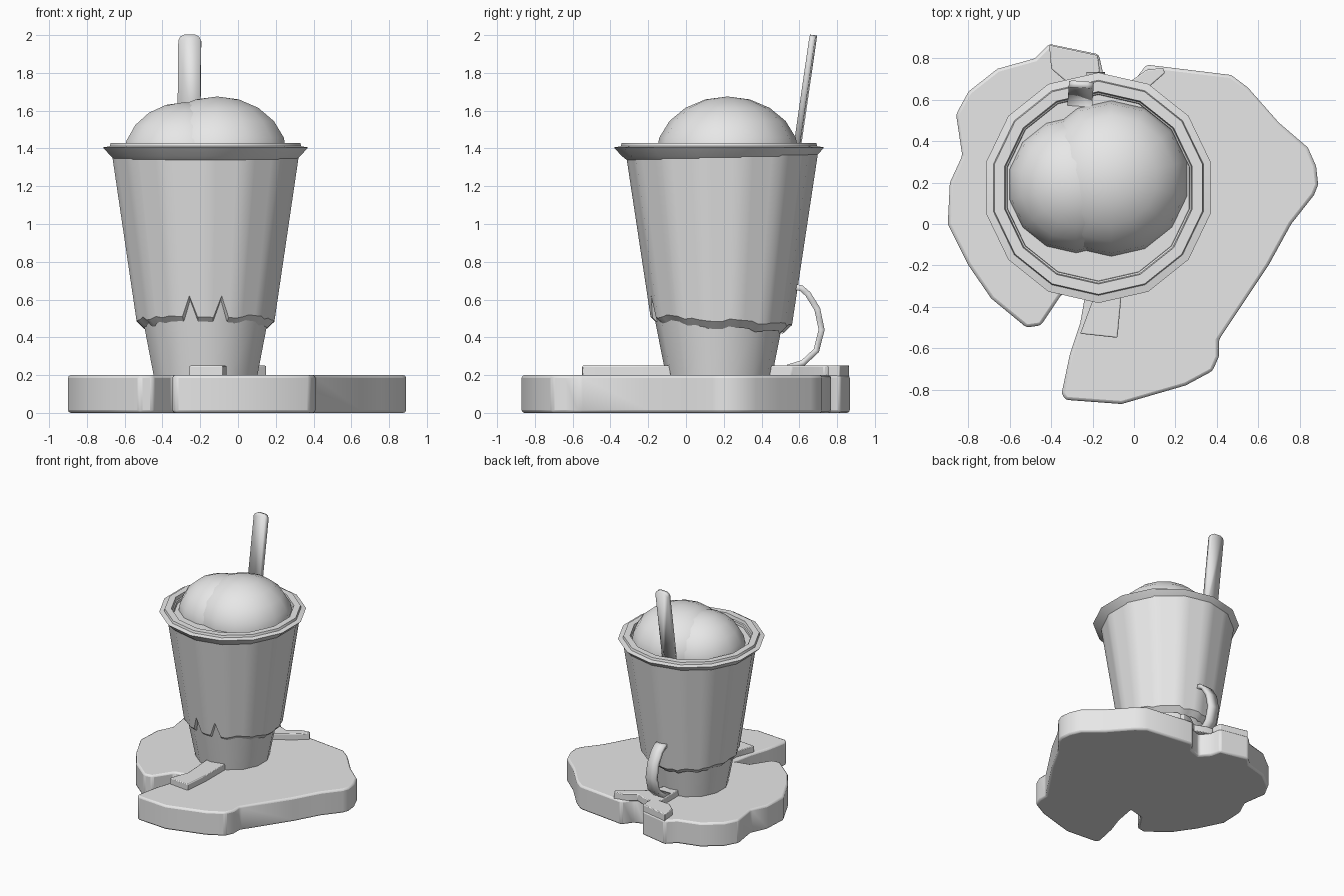
import bpy, bmesh, math, random
from mathutils import Vector

random.seed(4)
if "Cube" in bpy.data.objects:
    bpy.data.objects.remove(bpy.data.objects["Cube"])

grey = bpy.data.materials.new("light grey")
grey.use_nodes = True
COLOR = (0.8, 0.8, 0.8, 1)
grey.diffuse_color = COLOR
grey.node_tree.nodes["Principled BSDF"].inputs["Base Color"].default_value = COLOR

SIDES = 14
CENTER = Vector((-0.172, 0.175, 0))


def finish(name, bm, angle=35, bevel=0, solid=0):
    bmesh.ops.recalc_face_normals(bm, faces=bm.faces)
    mesh = bpy.data.meshes.new(name)
    bm.to_mesh(mesh)
    bm.free()
    mesh.materials.append(grey)
    ob = bpy.data.objects.new(name, mesh)
    bpy.context.collection.objects.link(ob)
    if solid:
        mod = ob.modifiers.new("thickness", "SOLIDIFY")
        mod.thickness = solid
        mod.offset = 0
    if bevel:
        mod = ob.modifiers.new("soft edges", "BEVEL")
        mod.width = bevel
        mod.segments = 2
    bpy.ops.object.select_all(action="DESELECT")
    ob.select_set(True)
    bpy.context.view_layer.objects.active = ob
    bpy.ops.object.shade_smooth_by_angle(angle=math.radians(angle))
    return ob


def skin(bm, rings):
    for a, b in zip(rings, rings[1:]):
        n = len(a)
        for i in range(n):
            j = (i + 1) % n
            bm.faces.new((a[i], a[j], b[j], b[i]))


def lathe(name, profile):
    bm = bmesh.new()
    rings = []
    for r, z in profile:
        ring = []
        for i in range(SIDES):
            t = math.tau * i / SIDES
            ring.append(bm.verts.new(CENTER + Vector((r * math.sin(t), -r * math.cos(t), z))))
        rings.append(ring)
    skin(bm, rings)
    bm.faces.new(rings[0])
    bm.faces.new(rings[-1])
    return finish(name, bm)


def slab(name, outline, z0, z1, bevel):
    bm = bmesh.new()
    face = bm.faces.new([bm.verts.new((x, y, z0)) for x, y in outline])
    top = bmesh.ops.extrude_face_region(bm, geom=[face])["geom"]
    for v in top:
        if isinstance(v, bmesh.types.BMVert):
            v.co.z = z1
    return finish(name, bm, bevel=bevel)


# Irregular ground slab with a notch at front and back
slab("ground_slab", [
    (-.9, 0), (-.89, .2), (-.83, .33), (-.86, .53), (-.8, .64), (-.66, .75),
    (-.48, .8), (-.41, .87), (-.17, .82), (-.15, .73), (-.09, .66), (0, .69),
    (.06, .77), (.47, .72), (.55, .66), (.7, .49), (.84, .37), (.88, .28),
    (.89, .19), (.87, .14), (.76, 0), (.65, -.2), (.41, -.56), (.41, -.64),
    (.38, -.71), (.25, -.78), (-.06, -.87), (-.33, -.85), (-.35, -.82),
    (-.31, -.63), (-.26, -.48), (-.23, -.31), (-.35, -.34), (-.45, -.49),
    (-.52, -.5), (-.69, -.36), (-.8, -.2)], 0, .2, .015)

# Flat straps lying on the slab
slab("front_strap", [(-.26, -.53), (-.08, -.55), (-.06, -.34), (-.06, -.08),
                     (-.22, -.08), (-.2, -.37)], .19, .25, .006)
slab("back_strap", [(-.24, .72), (-.24, .42), (-.12, .42), (-.08, .56), (.07, .66),
                    (.15, .73), (.14, .755), (.06, .745), (-.03, .68), (-.13, .72)],
     .19, .25, .006)
slab("back_foot", [(-.41, .865), (-.175, .815), (-.165, .74), (-.2, .68), (-.33, .69),
                   (-.4, .75)], .19, .252, .006)

# Curled strap standing behind the cup
bm = bmesh.new()
path = [(.56, .67), (.61, .66), (.645, .63), (.695, .55), (.718, .44), (.69, .33), (.62, .265), (.54, .24)]
rows = [[bm.verts.new((-.185 + s, y, z)) for s in (-.045, .045)] for y, z in path]
for a, b in zip(rows, rows[1:]):
    bm.faces.new((a[0], a[1], b[1], b[0]))
finish("curled_strap", bm, solid=.032)

# Lower cup, rim and filling
lathe("cup_base", [(.28, .19), (.335, .47), (.38, .7)])
lathe("cup_rim", [(.49, 1.34), (.515, 1.36), (.557, 1.405), (.52, 1.412), (.515, 1.43),
                  (.465, 1.43), (.46, 1.405), (.452, 1.40), (.45, 1.38)])

# Outer cup wall with a ragged lower edge
STEPS = SIDES * 4
bm = bmesh.new()
rings = [[], [], []]
for i in range(STEPS):
    t = math.tau * i / STEPS
    half = math.pi / SIDES
    facet = math.cos(half) / math.cos(t % (2 * half) - half)
    direction = Vector((math.sin(t), -math.cos(t), 0)) * facet
    low = .47 - .025 * math.cos(t + math.pi) + random.uniform(-.012, .012)
    if i in (2, STEPS - 2):
        low = .6
    inner = .28 + .2 * (low - .2)
    outer = .375 + .145 * (low + .03 - .5)
    for ring, r, z in zip(rings, (inner, outer, .508), (low - .02, low + .02, 1.37)):
        ring.append(bm.verts.new(CENTER + Vector((0, .015, z)) + direction * r))
skin(bm, rings)
finish("cup_wall", bm)


# Two overlapping scoops
def scoop(name, loc, radius, height):
    bm = bmesh.new()
    bmesh.ops.create_uvsphere(bm, u_segments=14, v_segments=10, radius=1)
    for v in bm.verts:
        v.co = Vector(loc) + Vector((v.co.x * radius, v.co.y * radius, v.co.z * height))
    finish(name, bm, angle=60)


scoop("large_scoop", (-.11, .22, 1.36), .38, .315)
scoop("small_scoop", (-.28, .19, 1.35), .335, .295)

# Leaning stick with a rounded top
bm = bmesh.new()
w, h, c = .06, .71, .03
shape = [(-w, 0), (w, 0), (w, h - c), (w - .01, h - .01), (w - c, h),
         (c - w, h), (.01 - w, h - .01), (-w, h - c)]
bm.faces.new([bm.verts.new((x, 0, z)) for x, z in shape])
stick = finish("stick", bm, solid=.032)
stick.location = (-.262, .573, 1.297)
stick.rotation_euler = (-math.atan(.145), 0, math.radians(-4))
